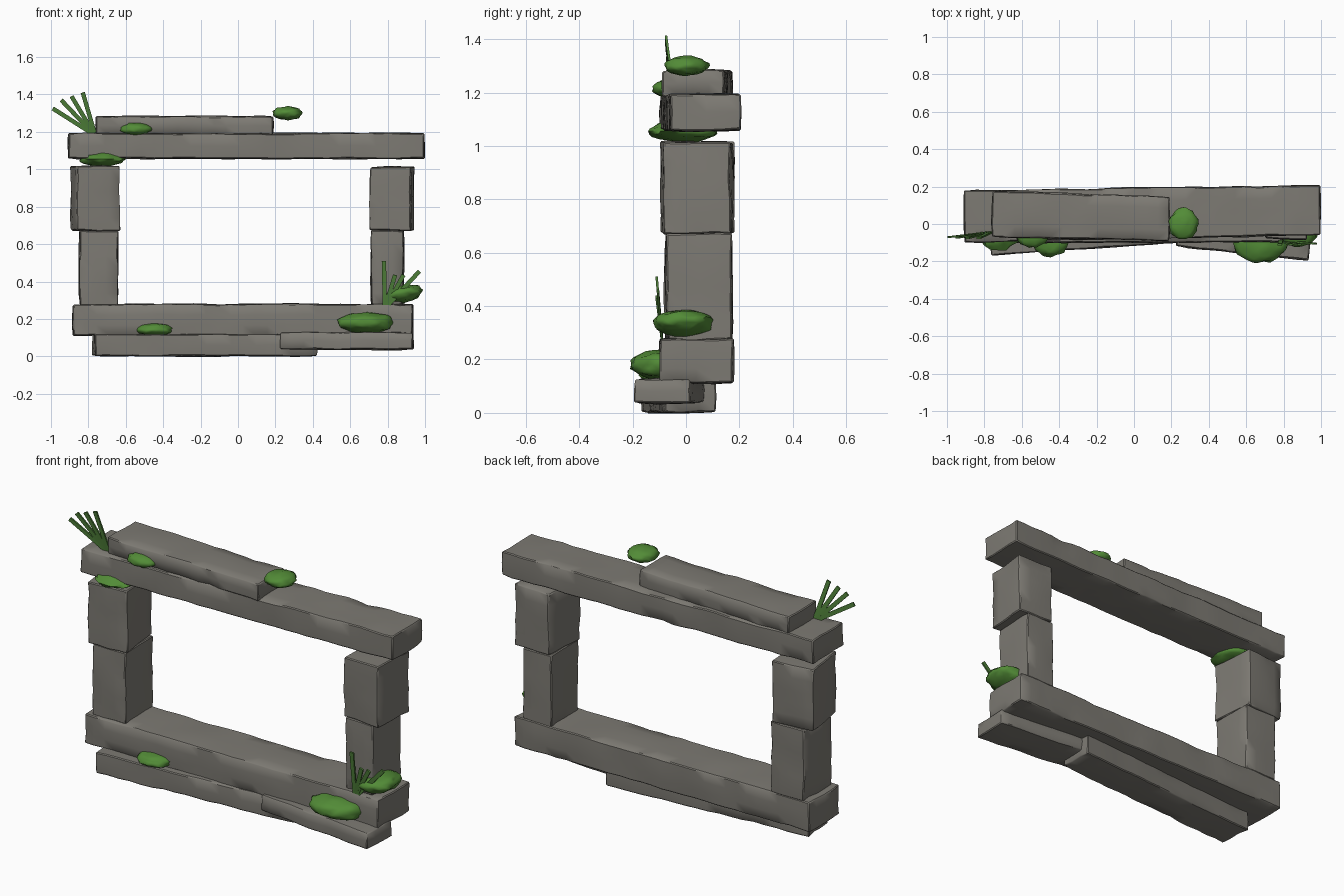
import bpy
import bmesh
from math import radians
from mathutils import Vector, Matrix, noise

cube = bpy.data.objects.get("Cube")
if cube:
    bpy.data.objects.remove(cube, do_unlink=True)


def material(name, rgb):
    mat = bpy.data.materials.new(name)
    mat.use_nodes = True
    mat.diffuse_color = (*rgb, 1)
    mat.node_tree.nodes["Principled BSDF"].inputs["Base Color"].default_value = (*rgb, 1)
    return mat


STONE = material("weathered stone", (0.205, 0.195, 0.172))
MOSS = material("moss green", (0.085, 0.26, 0.038))
GRASS = material("grass green", (0.075, 0.21, 0.04))


def finish(bm, name, mat, angle):
    mesh = bpy.data.meshes.new(name)
    bm.to_mesh(mesh)
    bm.free()
    mesh.materials.append(mat)
    obj = bpy.data.objects.new(name, mesh)
    bpy.context.collection.objects.link(obj)
    bpy.ops.object.select_all(action='DESELECT')
    obj.select_set(True)
    bpy.context.view_layer.objects.active = obj
    bpy.ops.object.shade_smooth_by_angle(angle=radians(angle))
    return obj


def slice_along(bm, axis, count):
    for i in range(1, count):
        co = Vector()
        co[axis] = i / count - 0.5
        no = Vector()
        no[axis] = 1
        bmesh.ops.bisect_plane(bm, geom=bm.verts[:] + bm.edges[:] + bm.faces[:],
                               plane_co=co, plane_no=no)


def stone(name, front, back, bottom, top):
    """Hewn block; front and back each run from a left to a right plan point."""
    corners = [Vector(p) for p in (*front, *back)]
    bm = bmesh.new()
    bmesh.ops.create_cube(bm, size=1)
    size = (corners[1].x - corners[0].x, corners[2].y - corners[0].y, top - bottom)
    for axis in range(3):
        slice_along(bm, axis, max(2, round(size[axis] / 0.065)))
    # Chipped, wavy edges and nearly flat faces
    for v in bm.verts:
        u, w, h = (c + 0.5 for c in v.co)
        limits = sum(abs(c) > 0.499 for c in v.co)
        side = v.co.copy()
        plan = corners[0].lerp(corners[1], u).lerp(corners[2].lerp(corners[3], u), w)
        p = Vector((*plan, bottom + (top - bottom) * h))
        wave = noise.noise_vector(p * 7) * 0.006
        chip = 0.003 + 0.012 * abs(noise.noise(p * 9 + Vector((3, 1, 2))))
        if limits > 1:
            for axis in range(3):
                if abs(side[axis]) > 0.499:
                    p[axis] -= chip * (0.6 if side[axis] > 0 else -0.6)
        v.co = p + wave
    rim = [e for e in bm.edges if len(e.link_faces) == 2 and e.calc_face_angle(0) > radians(50)]
    bmesh.ops.bevel(bm, geom=rim, offset=0.005, segments=1, affect='EDGES')
    return finish(bm, name, STONE, 40)


def moss(name, centre, radii, tilt=0):
    bm = bmesh.new()
    bmesh.ops.create_icosphere(bm, subdivisions=3, radius=1)
    for v in bm.verts:
        v.co *= 1 + 0.16 * noise.noise(v.co * 2.6 + Vector(centre) * 5)
    bm.transform(Matrix.Translation(centre) @ Matrix.Rotation(radians(tilt), 4, 'Y')
                 @ Matrix.Diagonal((*radii, 1)))
    return finish(bm, name, MOSS, 60)


def grass(name, roots, tips):
    """Flat, square-ended blades fanning from neighbouring roots."""
    bm = bmesh.new()
    for root, tip in zip(roots, tips):
        a, b = Vector(root), Vector(tip)
        along = b - a
        across = along.cross(Vector((0, 1, 0))).normalized()
        thick = across.cross(along).normalized()
        frame = Matrix((across, thick, along.normalized())).transposed().to_4x4()
        bmesh.ops.create_cube(bm, size=1, matrix=Matrix.Translation((a + b) / 2) @ frame
                              @ Matrix.Diagonal((0.023, 0.009, along.length, 1)))
    return finish(bm, name, GRASS, 30)


# Footing slabs
stone("footing_slab_right", ((-0.765, -0.17), (0.43, -0.085)), ((-0.78, 0.03), (0.42, 0.115)), 0.0, 0.12)
stone("footing_slab_left", ((0.22, -0.12), (0.935, -0.195)), ((0.24, 0.085), (0.945, 0.02)), 0.035, 0.13)

# Sill beam
stone("sill_beam", ((-0.885, -0.10), (0.935, -0.10)), ((-0.885, 0.175), (0.94, 0.18)), 0.11, 0.28)

# Side posts, two blocks each
stone("lower_post_right", ((-0.85, -0.08), (-0.64, -0.08)), ((-0.85, 0.175), (-0.64, 0.175)), 0.27, 0.675)
stone("lower_post_left", ((0.71, -0.075), (0.885, -0.075)), ((0.71, 0.175), (0.89, 0.175)), 0.27, 0.675)
stone("upper_post_right", ((-0.865, -0.10), (-0.63, -0.08)), ((-0.90, 0.165), (-0.655, 0.185)), 0.67, 1.02)
stone("upper_post_left", ((0.70, -0.075), (0.925, -0.085)), ((0.72, 0.18), (0.945, 0.17)), 0.67, 1.015)

# Lintel and capping slab
stone("lintel", ((-0.91, -0.10), (1.0, -0.06)), ((-0.91, 0.18), (1.0, 0.21)), 1.055, 1.195)
stone("capping_slab", ((-0.765, -0.07), (0.19, -0.09)), ((-0.76, 0.18), (0.195, 0.145)), 1.185, 1.285)

# Moss cushions
moss("moss_cap", (0.265, 0, 1.30), (0.08, 0.083, 0.036))
moss("moss_lintel", (-0.545, -0.06, 1.215), (0.083, 0.066, 0.035))
moss("moss_under_lintel", (-0.725, -0.01, 1.055), (0.125, 0.13, 0.04))
moss("moss_footing_right", (-0.445, -0.085, 0.142), (0.097, 0.09, 0.034))
moss("moss_footing_left", (0.68, -0.085, 0.18), (0.15, 0.125, 0.057))
moss("moss_sill", (0.88, -0.01, 0.335), (0.105, 0.115, 0.047), -10)

# Grass tufts
grass("grass_tuft_top",
      [(-0.785 + 0.006 * i, -0.045, 1.195) for i in range(4)],
      [(-0.99, -0.07, 1.325), (-0.945, -0.073, 1.37), (-0.89, -0.075, 1.39), (-0.83, -0.075, 1.41)])
grass("grass_tuft_sill",
      [(0.785 + 0.006 * i, -0.09, 0.275) for i in range(4)],
      [(0.78, -0.11, 0.51), (0.84, -0.11, 0.435), (0.885, -0.11, 0.435), (0.97, -0.105, 0.455)])
